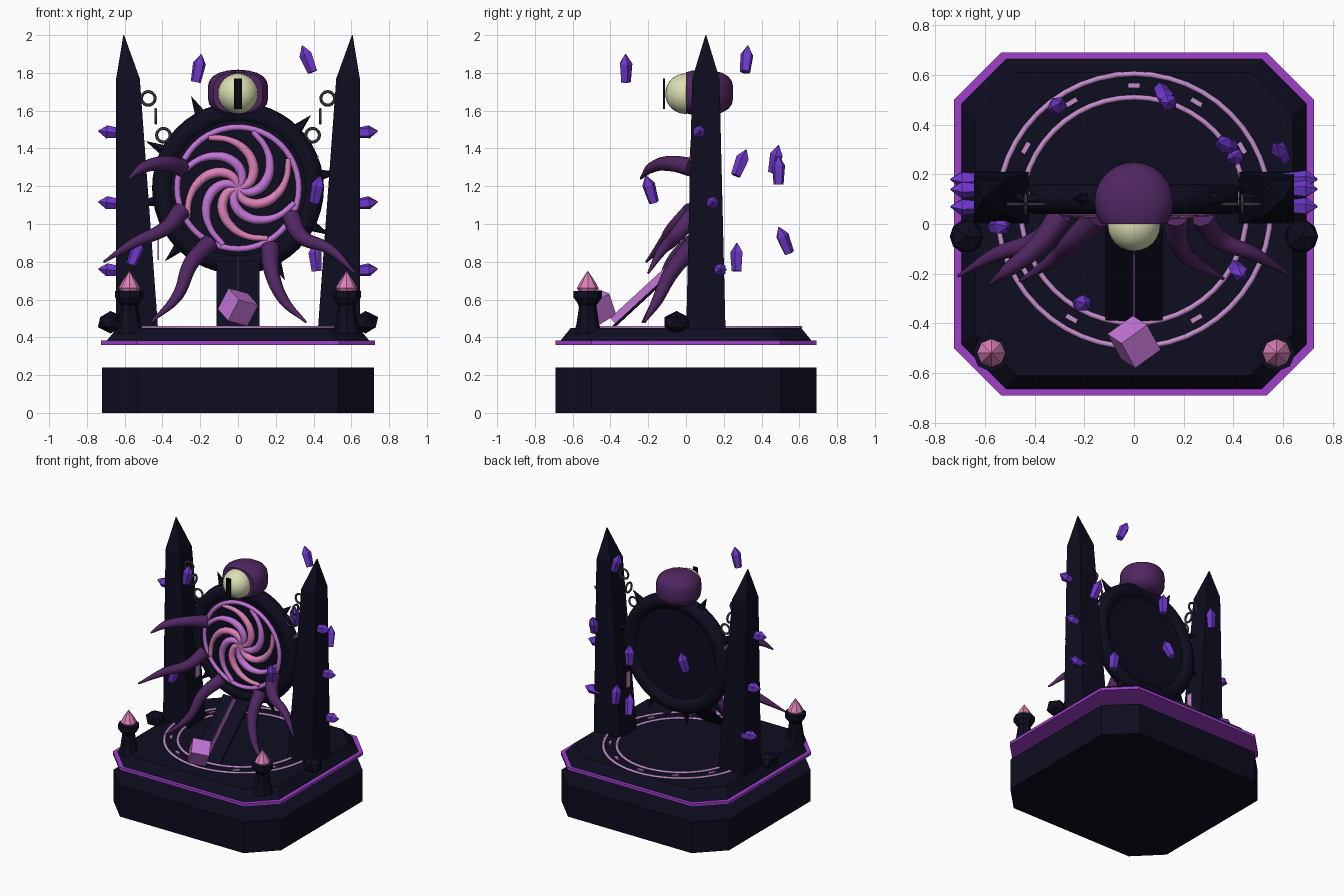
import bpy, bmesh, math
from math import sin, cos, pi, radians
from mathutils import Vector, Matrix

cube = bpy.data.objects.get("Cube")
if cube:
    bpy.data.objects.remove(cube)


def material(name, *rgb):
    m = bpy.data.materials.new(name)
    m.use_nodes = True
    m.diffuse_color = (*rgb, 1)
    m.node_tree.nodes["Principled BSDF"].inputs["Base Color"].default_value = (*rgb, 1)
    return m


STONE = material("midnight stone", .004, .004, .014)
TRIM = material("bright purple trim", .35, .05, .6)
VIOLET = material("glowing violet", .55, .18, .68)
PINK = material("glowing pink", .72, .22, .48)
RUNE = material("pale floor rune", .55, .27, .6)
FLESH = material("dark purple flesh", .08, .02, .12)
CREAM = material("cream eye", .72, .74, .46)
CRYSTAL = material("indigo crystal", .16, .04, .62)
IRON = material("grey iron", .04, .035, .045)
BLACK = material("pupil black", .002, .002, .003)


def finish(name, bm, mat, smooth=False):
    bmesh.ops.recalc_face_normals(bm, faces=bm.faces)
    mesh = bpy.data.meshes.new(name)
    bm.to_mesh(mesh)
    bm.free()
    mesh.materials.append(mat)
    for p in mesh.polygons:
        p.use_smooth = smooth
    ob = bpy.data.objects.new(name, mesh)
    bpy.context.collection.objects.link(ob)
    return ob


def loft(name, rings, mat):
    """Bridge equal-length loops of points and cap both ends."""
    bm = bmesh.new()
    loops = [[bm.verts.new(p) for p in r] for r in rings]
    n = len(loops[0])
    for a, b in zip(loops, loops[1:]):
        for i in range(n):
            bm.faces.new((a[i], a[(i + 1) % n], b[(i + 1) % n], b[i]))
    bm.faces.new(loops[0])
    bm.faces.new(loops[-1])
    return finish(name, bm, mat)


def turned(name, profile, sides, mat, at=(0, 0, 0), turn=Matrix()):
    """Solid of revolution from (radius, height) pairs."""
    ob = loft(name, [[(r * cos(2 * pi * i / sides), r * sin(2 * pi * i / sides), z)
                      for i in range(sides)] for r, z in profile], mat)
    ob.matrix_world = Matrix.Translation(at) @ turn
    return ob


def octagon(hx, hy, c, z):
    pts = [(hx, hy - c), (hx - c, hy), (c - hx, hy), (-hx, hy - c)]
    return [(x, y, z) for x, y in pts + [(-x, -y) for x, y in pts]]


def box(name, at, size, mat, turn=Matrix()):
    bm = bmesh.new()
    bmesh.ops.create_cube(bm, size=1)
    bm.transform(Matrix.Translation(at) @ turn @ Matrix.Diagonal((*size, 1)))
    return finish(name, bm, mat)


def torus(name, at, major, minor, mat, turn=Matrix(), n=48, m=10, flat=1):
    bm = bmesh.new()
    v = [[bm.verts.new(((major + minor * cos(b)) * cos(a), (major + minor * cos(b)) * sin(a),
                        flat * minor * sin(b)))
          for b in (2 * pi * j / m for j in range(m))] for a in (2 * pi * i / n for i in range(n))]
    for i in range(n):
        for j in range(m):
            k, l = (i + 1) % n, (j + 1) % m
            bm.faces.new((v[i][j], v[k][j], v[k][l], v[i][l]))
    bm.transform(Matrix.Translation(at) @ turn)
    return finish(name, bm, mat, True)


def tube(name, pts, radii, mat):
    """Tapered tube along a smooth path, turned into a mesh."""
    cu = bpy.data.curves.new(name, "CURVE")
    cu.dimensions, cu.bevel_depth, cu.bevel_resolution = "3D", 1, 2
    cu.resolution_u, cu.use_fill_caps = 6, True
    sp = cu.splines.new("BEZIER")
    sp.bezier_points.add(len(pts) - 1)
    for p, co, r in zip(sp.bezier_points, pts, radii):
        p.co, p.radius = co, r
        p.handle_left_type = p.handle_right_type = "AUTO"
    cu.materials.append(mat)
    ob = bpy.data.objects.new(name, cu)
    bpy.context.collection.objects.link(ob)
    bpy.ops.object.select_all(action="DESELECT")
    ob.select_set(True)
    bpy.context.view_layer.objects.active = ob
    bpy.ops.object.convert(target="MESH")
    return ob


def aim(d):
    return Vector(d).to_track_quat("Z", "Y").to_matrix().to_4x4()


UPRIGHT = Matrix.Rotation(pi / 2, 4, "X")
SIDEWAYS = Matrix.Rotation(pi / 2, 4, "Y")

# Plinth, floating trim plate and dais
loft("plinth", [octagon(.72, .69, .19, 0), octagon(.72, .69, .19, .24)], STONE)
loft("trim_plate", [octagon(.725, .69, .19, .36), octagon(.725, .69, .19, .382)], TRIM)
loft("dais", [octagon(.695, .665, .18, .382), octagon(.64, .61, .17, .45)], STONE)

# Floor circle
for r in (.55, .455):
    torus("floor_ring", (0, .055, .453), r, .011, RUNE, m=6, flat=.8)
for i in range(12):
    a = i * pi / 6
    box("floor_mark", (.503 * cos(a), .055 + .503 * sin(a), .454), (.02, .05, .009), RUNE,
        Matrix.Rotation(a, 4, "Z"))

# Parts found on both sides
for s in (-1, 1):
    levels = [(.42, .645, .105, .4), (.52, .645, .072, 1.77), (.603, .607, .002, 2)]
    loft("pillar", [[(s * a, .105 - h, z), (s * b, .105 - h, z), (s * b, .105 + h, z),
                     (s * a, .105 + h, z)] for a, b, h, z in levels], STONE)
    for z, y in ((1.485, .07), (1.11, .14), (.755, .18)):
        turned("pillar_crystal", [(.024, -.07), (.036, .03), (.003, .075)], 5, CRYSTAL,
               (s * .665, y, z), aim((s, 0, .1)))
    for z in (.87, 1.3):
        box("pillar_rune", (s * .422, .105, z), (.006, .05, .12), RUNE)
    for x, z, turn in ((.475, 1.665, UPRIGHT), (.436, 1.57, SIDEWAYS), (.395, 1.47, UPRIGHT)):
        torus("chain_link", (s * x, .08, z), .036, .008, IRON, turn, n=20, m=6)
    turned("brazier", [(.075, .42), (.06, .47), (.045, .57), (.075, .61), (.075, .645)], 8, STONE,
           (s * .575, -.52, 0))
    turned("flame", [(.045, .64), (.058, .66), (.042, .69), (.002, .75)], 8, PINK,
           (s * .575, -.52, 0))
    bm = bmesh.new()
    bmesh.ops.create_icosphere(bm, subdivisions=1, radius=.075,
                               matrix=Matrix.Translation((s * .675, -.05, .48)))
    for v in bm.verts:
        v.co.z = .48 + (v.co.z - .48) * .8
    finish("boulder", bm, STONE)

# Portal: frame, backing, spikes and swirl
CENTRE = Vector((0, .1, 1.19))
torus("portal_frame", CENTRE, .395, .06, STONE, UPRIGHT, m=12)
turned("portal_backing", [(.37, -.025), (.37, .045)], 48, STONE, CENTRE, UPRIGHT)
for i in range(10):
    a = radians(45 + 36 * i)
    d = Vector((cos(a), 0, sin(a)))
    turned("portal_spike", [(.035, 0), (.001, .12)], 5, STONE, CENTRE + d * .425, aim(d))
torus("swirl_rim", CENTRE - Vector((0, .05, 0)), .322, .016, VIOLET, UPRIGHT, m=8)
for i in range(8):
    pts, radii = [], []
    for k in range(7):
        t = k / 6
        a = 2 * pi * i / 8 + 2.1 * t
        pts.append((.31 * t * cos(a), .045, 1.19 + .31 * t * sin(a)))
        radii.append(.012 + .014 * sin(pi * min(t + .1, 1)) + .003 * t)
    tube("swirl_arm", pts, radii, (PINK, VIOLET)[i % 2])

# Ramp with a glowing fin and a tumbling cube
slope = math.atan2(.35, .38)
tilt = Matrix.Rotation(slope, 4, "X")
box("ramp", (0, -.2, .625), (.23, .515, .015), STONE, tilt)
box("ramp_fin", (0, -.215, .647), (.007, .47, .04), VIOLET, tilt)
box("floating_cube", (0, -.475, .56), (.13, .13, .13), VIOLET,
    Matrix.Rotation(.5, 4, "Z") @ Matrix.Rotation(.5, 4, "X") @ Matrix.Rotation(.25, 4, "Y"))

# Tentacles reaching out of the portal
for path in (
    [(-.30, .03, 1.3), (-.38, -.08, 1.32), (-.5, -.18, 1.3), (-.58, -.24, 1.24)],
    [(-.30, .03, 1.07), (-.38, -.06, .98), (-.55, -.12, .9), (-.71, -.21, .8)],
    [(-.15, .03, .9), (-.25, -.07, .79), (-.32, -.14, .62), (-.46, -.23, .48)],
    [(.17, .03, .88), (.18, -.08, .74), (.24, -.15, .6), (.36, -.22, .48)],
    [(.28, .03, 1.04), (.34, -.06, .93), (.48, -.12, .87), (.62, -.2, .74)],
):
    tube("tentacle", path, (.05, .041, .03, .006), FLESH)

# Watching eye: barrel-shaped hood cut flat at the front, eyeball, slit pupil
bm = bmesh.new()
bmesh.ops.create_uvsphere(bm, u_segments=24, v_segments=12, radius=1)
for v in bm.verts:
    z = v.co.z
    r = (1 - abs(z) ** 3.5) ** .5 / max((1 - z * z) ** .5, .01) if abs(z) < .999 else 0
    v.co = (.16 * r * v.co.x, .09 + .16 * r * v.co.y, 1.695 + .122 * z)
cut = bmesh.ops.bisect_plane(bm, geom=bm.verts[:] + bm.edges[:] + bm.faces[:],
                             plane_co=(0, 0, 0), plane_no=(0, -1, 0), clear_outer=True)
bmesh.ops.holes_fill(bm, edges=[e for e in bm.edges if e.is_boundary])
hood = finish("eye_hood", bm, FLESH)
bpy.ops.object.select_all(action="DESELECT")
hood.select_set(True)
bpy.context.view_layer.objects.active = hood
bpy.ops.object.shade_smooth_by_angle(angle=radians(40))
bm = bmesh.new()
bmesh.ops.create_uvsphere(bm, u_segments=24, v_segments=16, radius=.107,
                          matrix=Matrix.Translation((0, -.003, 1.69)))
finish("eyeball", bm, CREAM, True)
box("pupil", (0, -.116, 1.69), (.04, .009, .16), BLACK)

# Floating crystal shards: position and lean
for x, y, z, lx, ly in (
    (-.21, -.32, 1.82, .2, 0), (.37, .32, 1.87, -.4, .1), (.42, -.19, 1.18, .2, -.3),
    (-.54, -.01, .85, .4, 0), (.41, .27, .82, -.1, 0), (.12, .52, .91, .2, -.4),
    (.59, .29, 1.32, -.2, .4), (-.31, .475, 1.34, .2, .2), (.14, .49, 1.28, 0, 0),
):
    turned("shard", [(.028, -.07), (.036, .03), (.003, .08)], 5, CRYSTAL, (x, y, z),
           aim((lx, ly, 1)))
